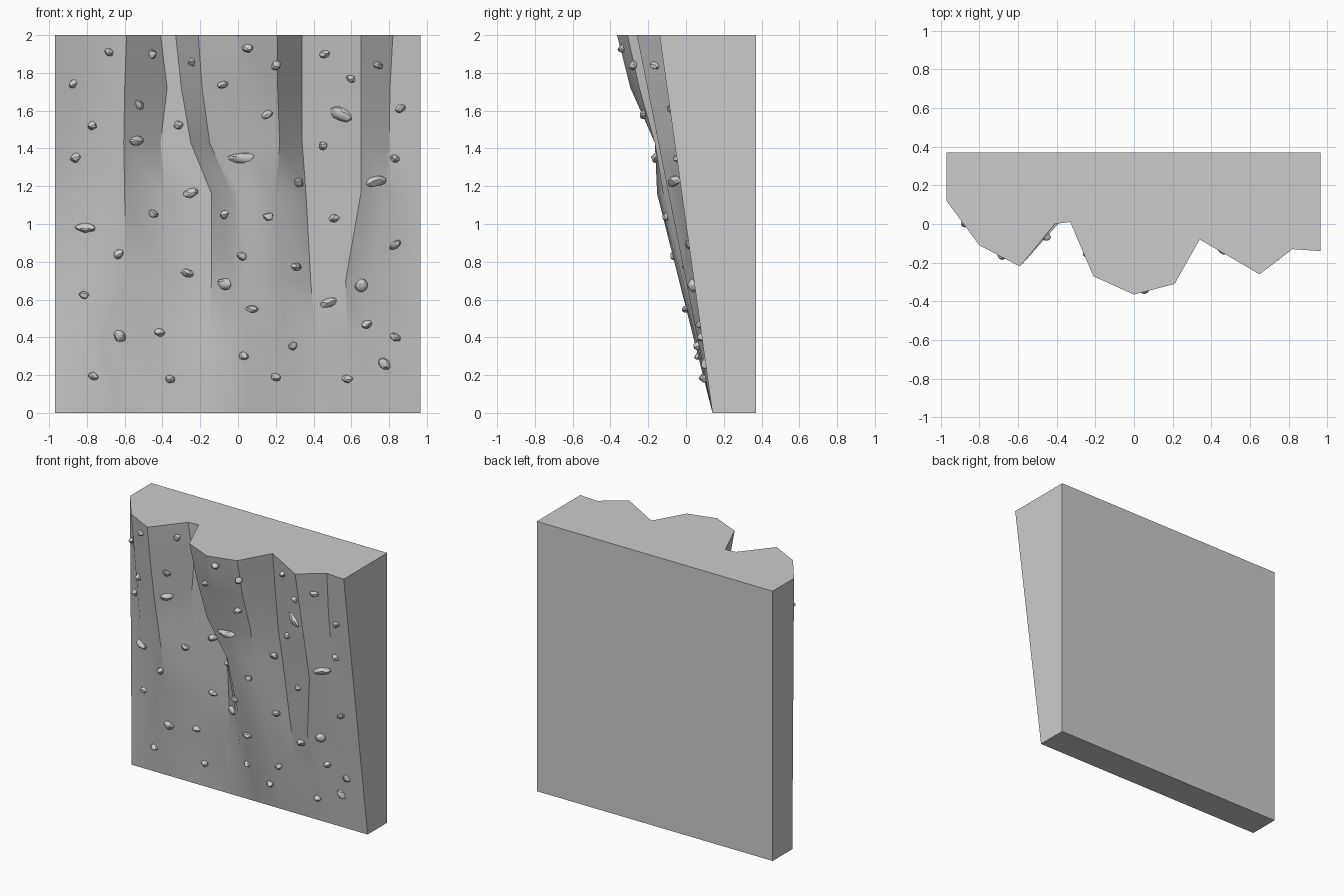
import bpy, bmesh, random
from math import radians
from mathutils import Vector, Matrix
from mathutils.bvhtree import BVHTree

if "Cube" in bpy.data.objects:
    bpy.data.objects.remove(bpy.data.objects["Cube"])

random.seed(4)
BACK, FOOT, HEIGHT = 0.37, 0.14, 2.0

# depth of the front at the top edge, one value per vertical fold
TOP_Y = [0.12, -0.11, -0.22, 0.0, 0.01, -0.27, -0.365, -0.31, -0.08, -0.26, -0.13, -0.14]
# fold x positions at each height
ROWS = {
    2.00: [-.97, -.80, -.59, -.41, -.33, -.21, 0, .21, .34, .65, .82, .965],
    1.72: [-.97, -.80, -.60, -.375, -.30, -.19, 0, .21, .34, .65, .805, .965],
    1.43: [-.97, -.80, -.605, -.41, -.25, -.15, 0, .22, .34, .65, .80, .965],
    1.16: [-.97, -.80, -.60, -.39, -.14, -.03, .02, .20, .36, .65, .79, .965],
    0.70: [-.97, -.80, -.595, -.36, -.14, -.02, .03, .23, .385, .57, .69, .965],
    0.40: [-.97, -.82, -.72, -.49, -.16, -.02, .04, .25, .41, .58, .66, .965],
    0.00: [-.97, -.80, -.64, -.45, -.17, -.02, .06, .28, .46, .60, .68, .965],
}

# small holds (x, z)
SMALL = [(-.68, 1.91), (-.455, 1.90), (-.87, 1.74), (-.525, 1.63), (-.77, 1.52),
         (-.24, 1.86), (-.08, 1.74), (.05, 1.93), (.20, 1.84), (.46, 1.90), (.60, 1.77),
         (.74, 1.84), (.86, 1.61), (.155, 1.58), (-.315, 1.525), (.45, 1.415),
         (.83, 1.345), (.32, 1.22), (-.45, 1.055), (.16, 1.04), (.51, 1.03),
         (-.63, .84), (.02, .83), (.305, .775), (-.815, .625),
         (.68, .47), (-.415, .425), (.03, .30), (.29, .355), (.835, .40),
         (.20, .19), (.58, .18), (-.36, .18), (-.765, .195)]
# larger holds (x, z, half width, half height, tilt)
LARGE = [(-.54, 1.44, .045, .025, 5), (.55, 1.58, .065, .038, -20), (.015, 1.35, .07, .027, 2),
         (.73, 1.225, .06, .027, 8), (-.81, .98, .06, .025, -5), (.48, .585, .047, .024, 20),
         (-.25, 1.165, .038, .025, 10), (-.86, 1.35, .036, .024, 15), (-.07, .685, .042, .032, -5),
         (-.07, 1.05, .036, .022, 10), (.83, .89, .034, .02, 35), (-.27, .74, .034, .02, -15),
         (.65, .675, .036, .034, 0), (.075, .55, .032, .018, -5), (-.625, .405, .036, .028, -40),
         (.775, .26, .035, .025, -45)]


def link(name, bm, angle=30):
    bmesh.ops.recalc_face_normals(bm, faces=bm.faces)
    mesh = bpy.data.meshes.new(name)
    bm.to_mesh(mesh)
    obj = bpy.data.objects.new(name, mesh)
    bpy.context.collection.objects.link(obj)
    bpy.ops.object.select_all(action='DESELECT')
    obj.select_set(True)
    bpy.context.view_layer.objects.active = obj
    bpy.ops.object.shade_smooth_by_angle(angle=radians(angle))
    return obj


# folded wall block
bm = bmesh.new()
grid = []
for z, xs in ROWS.items():
    row = []
    for x, top in zip(xs, TOP_Y):
        y = FOOT + (top - FOOT) * z / HEIGHT
        if z == 1.43:
            y = max(y, -0.165)
        row.append(bm.verts.new((x, y, z)))
    grid.append(row)
for a, b in zip(grid, grid[1:]):
    for i in range(len(a) - 1):
        bm.faces.new((a[i], b[i], b[i + 1], a[i + 1]))
tl, tr, bl, br = [bm.verts.new((x, BACK, z)) for z in (HEIGHT, 0) for x in (-.97, .965)]
bm.faces.new(grid[0] + [tr, tl])
bm.faces.new(grid[-1] + [br, bl])
bm.faces.new([r[0] for r in grid] + [bl, tl])
bm.faces.new([r[-1] for r in grid] + [br, tr])
bm.faces.new((tl, tr, br, bl))
bmesh.ops.recalc_face_normals(bm, faces=bm.faces)
surface = BVHTree.FromBMesh(bm)
link("climbing_wall", bm)
bm.free()


# faceted stone hold seated on the wall surface
def add_hold(name, x, z, w, h, tilt):
    point, normal, _, _ = surface.ray_cast(Vector((x, -2, z)), Vector((0, 1, 0)))
    if normal.y > 0:
        normal = -normal
    bm = bmesh.new()
    bmesh.ops.create_icosphere(bm, subdivisions=2, radius=1)
    # slice random planes off the ball to give chipped faces
    for _ in range(7):
        n = Vector((random.uniform(-1, 1), random.uniform(-1, 1), random.uniform(-.2, 1))).normalized()
        d = random.uniform(.7, .88)
        for v in bm.verts:
            over = v.co.dot(n) - d
            if over > 0:
                v.co -= n * over
    side = Vector((0, 0, 1)).cross(normal).normalized()
    up = normal.cross(side)
    frame = Matrix((side, up, normal)).transposed().to_4x4()
    bm.transform(Matrix.Translation(point) @ frame @ Matrix.Rotation(radians(tilt), 4, 'Z')
                 @ Matrix.Diagonal((w * 1.08, h * 1.08, .028, 1)))
    link(name, bm, 25)
    bm.free()


for i, (x, z) in enumerate(SMALL):
    add_hold(f"small_hold_{i + 1}", x, z, random.uniform(.024, .031),
             random.uniform(.019, .024), random.uniform(-40, 40))
for i, hold in enumerate(LARGE):
    add_hold(f"large_hold_{i + 1}", *hold)
